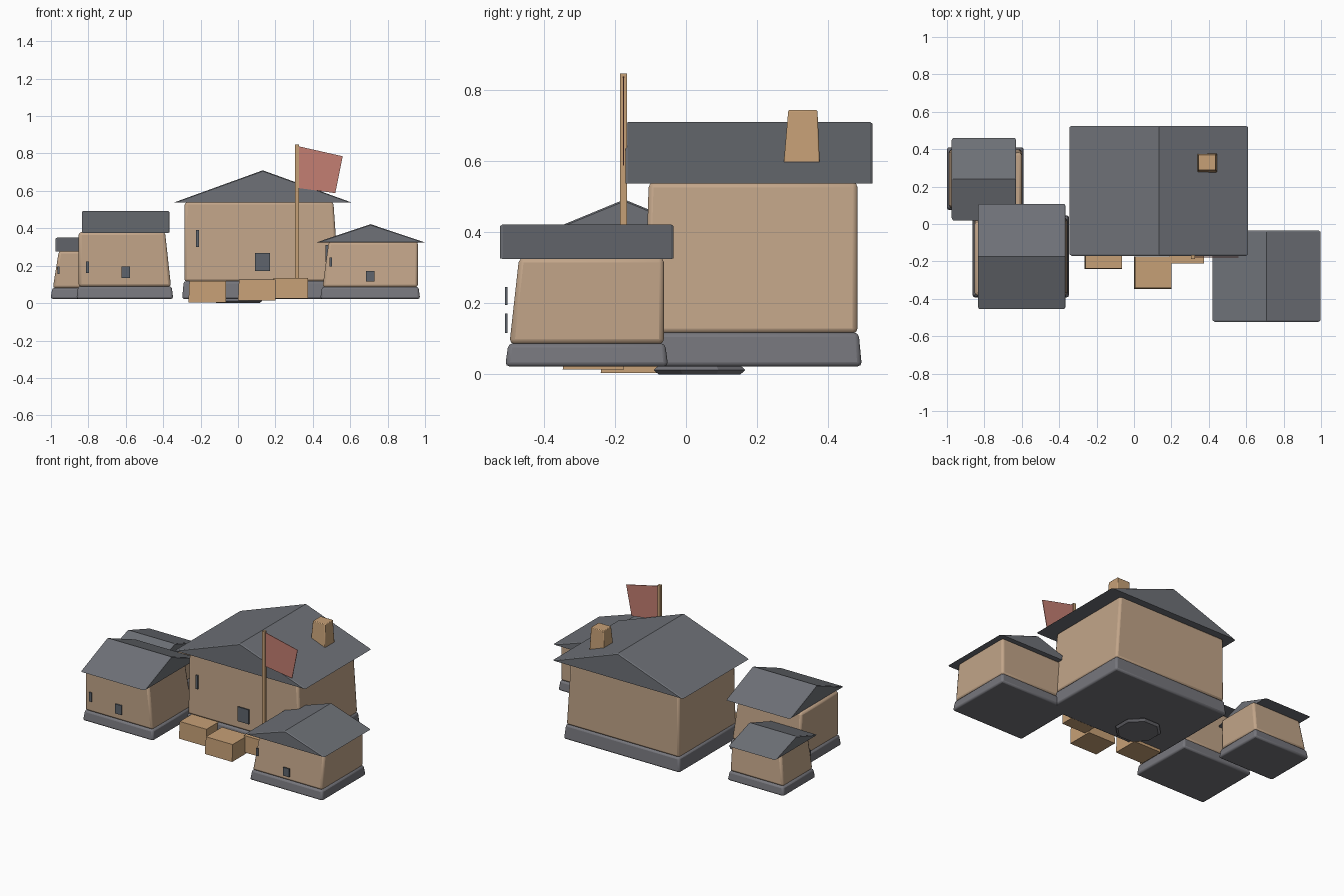
import bpy, bmesh, math

if "Cube" in bpy.data.objects:
    bpy.data.objects.remove(bpy.data.objects["Cube"])


def material(name, rgb):
    m = bpy.data.materials.new(name)
    lin = [((c / 255 + 0.055) / 1.055) ** 2.4 for c in rgb]
    m.diffuse_color = (*lin, 1)
    m.use_nodes = True
    m.node_tree.nodes["Principled BSDF"].inputs["Base Color"].default_value = m.diffuse_color
    return m


PLASTER = material("plaster", (194, 165, 137))
TIMBER = material("timber", (198, 160, 118))
SLATE = material("slate", (110, 113, 119))
STONE = material("stone", (118, 118, 124))
GLASS = material("window_grey", (94, 100, 108))
CLOTH = material("red_cloth", (196, 126, 114))


def loft(name, rings, mat, bevel=0.0, segments=2):
    """Skin closed rings of equal length, capped at both ends."""
    bm = bmesh.new()
    loops = [[bm.verts.new(p) for p in ring] for ring in rings]
    n = len(loops[0])
    for a, b in zip(loops, loops[1:]):
        for i in range(n):
            bm.faces.new((a[i], a[(i + 1) % n], b[(i + 1) % n], b[i]))
    bm.faces.new(loops[0][::-1])
    bm.faces.new(loops[-1])
    bmesh.ops.recalc_face_normals(bm, faces=bm.faces)
    me = bpy.data.meshes.new(name)
    bm.to_mesh(me)
    bm.free()
    me.materials.append(mat)
    ob = bpy.data.objects.new(name, me)
    bpy.context.collection.objects.link(ob)
    if bevel:
        mod = ob.modifiers.new("bevel", 'BEVEL')
        mod.width, mod.segments = bevel, segments
        bpy.context.view_layer.objects.active = ob
        ob.select_set(True)
        bpy.ops.object.shade_smooth_by_angle(angle=math.radians(40))
        ob.select_set(False)
    return ob


def rect(b, z):
    x0, x1, y0, y1 = b
    return [(x0, y0, z), (x1, y0, z), (x1, y1, z), (x0, y1, z)]


def block(name, bottom, top, z0, z1, mat, bevel=0.0):
    """Tapered box between two rectangles (x0, x1, y0, y1)."""
    return loft(name, [rect(bottom, z0), rect(top, z1)], mat, bevel)


def roof(name, b, z0, z1, along_x, ease=0.012):
    """Gabled prism whose ends are slightly chamfered."""
    x0, x1, y0, y1 = b
    s0, s1, l0, l1 = (y0, y1, x0, x1) if along_x else (x0, x1, y0, y1)
    mid = (s0 + s1) / 2
    rings = []
    for l, e in ((l0, ease), (l0 + ease * .6, 0), (l1 - ease * .6, 0), (l1, ease)):
        prof = [(s0 + e, z0 + e * .05), (s1 - e, z0 + e * .05), (mid, z1 - e * .4)]
        rings.append([(l, s, z) if along_x else (s, l, z) for s, z in prof])
    loft(name, rings, SLATE)


def grow(b, d):
    return (b[0] - d, b[1] + d, b[2] - d, b[3] + d)


def house(name, bottom, top, z_base, z_wall, roof_box, z_ridge, along_x):
    block(name + "_base", grow(bottom, .012), grow(bottom, .003), .022, z_base, STONE, .012)
    block(name + "_walls", bottom, top, z_base - .002, z_wall + .003, PLASTER, .014)
    roof(name + "_roof", roof_box, z_wall, z_ridge, along_x)


# Houses: wall footprint, wall top, heights, roof outline
house("main_house", (-.287, .54, -.118, .483), (-.285, .51, -.105, .483),
      .117, .537, (-.345, .61, -.17, .525), .71, False)
house("right_house", (.452, .962, -.497, -.062), (.485, .962, -.47, -.062),
      .087, .325, (.42, .998, -.523, -.035), .422, False)
house("left_house", (-.852, -.358, -.382, .035), (-.852, -.39, -.382, .01),
      .09, .376, (-.835, -.366, -.455, .108), .492, True)
house("small_house", (-.99, -.6, .085, .4), (-.958, -.6, .085, .38),
      .082, .276, (-.975, -.63, .02, .46), .35, True)

# Windows as thin plates: centre x, centre z, width, height, y of the plate
WINDOWS = [
    (.13, .22, .08, .095, -.132), (-.216, .345, .016, .09, -.124),
    (.477, .265, .018, .09, -.124),
    (.708, .144, .045, .055, -.51), (.496, .22, .014, .05, -.51),
    (-.6, .165, .045, .062, -.395), (-.805, .192, .016, .06, -.395),
    (-.96, .175, .012, .04, .075), (-.79, .14, .035, .045, .075),
]
for i, (x, z, w, h, y) in enumerate(WINDOWS):
    b = (x - w / 2, x + w / 2, y, y + .008)
    block(f"window_{i + 1}", b, b, z - h / 2, z + h / 2, GLASS)

# Wooden crates / steps along the front of the main house
block("left_step", (-.265, -.063, -.24, -.07), (-.26, -.065, -.237, -.07), .004, .117, TIMBER)
block("middle_step", (0, .2, -.347, -.175), (.005, .2, -.342, -.175), .014, .127, TIMBER)
block("right_step", (.2, .375, -.212, -.045), (.19, .375, -.21, -.045), .025, .135, TIMBER)

# Chimney with a tapering stack
block("chimney", (.335, .445, .272, .378), (.345, .437, .288, .37), .56, .744, TIMBER, .004)

# Flag on its pole
pole = (.306, .326, -.186, -.166)
block("flag_pole", pole, pole, .12, .847, TIMBER)
outline = [(.326, .615), (.52, .588), (.56, .785), (.326, .838)]
loft("flag", [[(x, y, z) for x, z in outline] for y in (-.178, -.174)], CLOTH)


# Shallow eight-sided foot under the main house
def octagon(r, z):
    return [(r * math.cos(math.tau * (i + .5) / 8), .038 + r * math.sin(math.tau * (i + .5) / 8), z)
            for i in range(8)]


loft("foot_plate", [octagon(.125, 0), octagon(.14, .012), octagon(.125, .024)], STONE)
